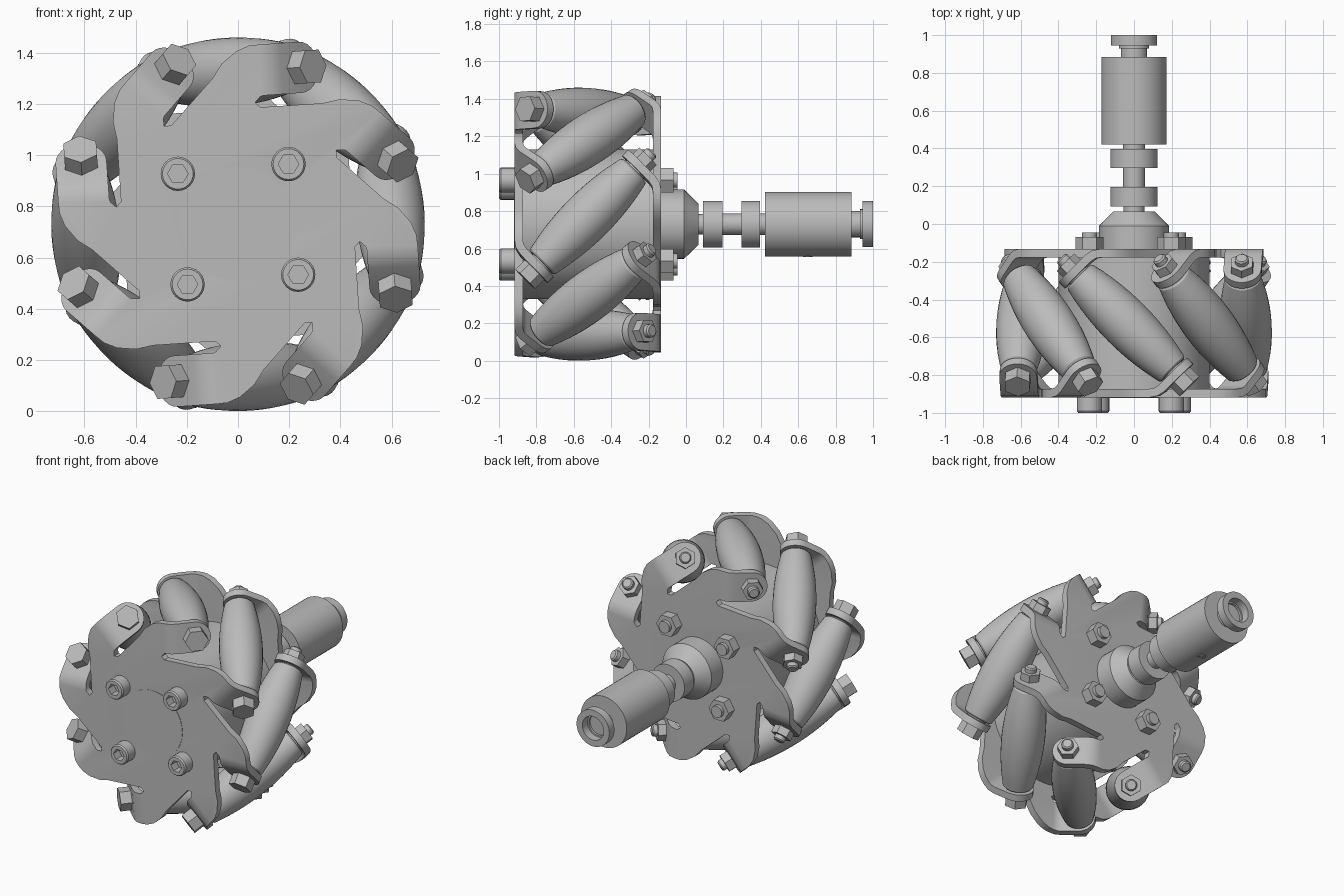
import bpy, bmesh, math
from mathutils import Matrix, Vector

if "Cube" in bpy.data.objects:
    bpy.data.objects.remove(bpy.data.objects["Cube"])

SECTORS = 8
STEP = math.tau / SECTORS
CENTRE = Matrix.Translation((0, -0.525, 0.73))
TILT = Vector((1, -1, 0)).normalized()      # roller axis, towards the front

grey = bpy.data.materials.new("plain_grey")
grey.use_nodes = True
grey.diffuse_color = (0.5, 0.5, 0.5, 1)
grey.node_tree.nodes["Principled BSDF"].inputs["Base Color"].default_value = (0.5, 0.5, 0.5, 1)


def turn(angle):
    """Clockwise turn about the wheel axle, seen from the front."""
    return Matrix.Rotation(angle, 4, 'Y')


def aim(direction):
    return Vector(direction).to_track_quat('Z', 'Y').to_matrix().to_4x4()


def make_mesh(name, bm):
    bmesh.ops.recalc_face_normals(bm, faces=bm.faces)
    mesh = bpy.data.meshes.new(name)
    bm.to_mesh(mesh)
    bm.free()
    mesh.materials.append(grey)
    return mesh


def smooth(mesh):
    mesh.shade_smooth()
    mesh.set_sharp_from_angle(angle=math.radians(30))


def place(name, mesh, matrix):
    obj = bpy.data.objects.new(name, mesh)
    bpy.context.collection.objects.link(obj)
    obj.matrix_world = matrix
    return obj


def lathe(name, profile, segs=24):
    """Turn (height, radius[, 'hex']) points about z; hex rings become hexagons."""
    bm = bmesh.new()
    rings = []
    for height, radius, *kind in profile:
        ring = []
        for i in range(segs):
            a = math.tau * i / segs
            r = radius
            if kind:
                r *= math.cos(math.pi / 6) / math.cos(a % (math.pi / 3) - math.pi / 6)
            ring.append(bm.verts.new((r * math.cos(a), r * math.sin(a), height)))
        rings.append(ring)
    for low, high in zip(rings, rings[1:]):
        for i in range(segs):
            j = (i + 1) % segs
            bm.faces.new((low[i], low[j], high[j], high[i]))
    bm.faces.new(rings[0])
    bm.faces.new(rings[-1])
    mesh = make_mesh(name, bm)
    smooth(mesh)
    return mesh


# Side plate: pinwheel outline with one bent tab per roller
def plate_mesh():
    bm = bmesh.new()
    outline = []
    level = -0.37
    before = [(-0.06, 0.575), (-0.02, 0.63), (0.04, 0.675), (0.09, 0.693)]
    slot = [(0.12, 0.49), (0.1, 0.47), (0.12, 0.45)]
    mid, half = 0.595, 0.1
    for k in range(SECTORS):
        rot = turn(k * STEP)

        def vert(x, y, z):
            return bm.verts.new(rot @ Vector((x, y, z)))

        outline += [vert(x, level, z) for x, z in before]
        # the tab bends inwards, then ends in a half circle
        path = [(0.13, level, half), (0.165, -0.364, half), (0.195, -0.344, half)]
        for i in range(7):
            a = math.pi / 2 * i / 6.3
            t = 0.0707 * math.sin(a)
            path.append((0.27 + t, -0.27 + t, half * math.cos(a)))
        strip = [(vert(x, y, mid + w), vert(x, y, mid - w)) for x, y, w in path]
        for (a, b), (c, d) in zip(strip, strip[1:]):
            bm.faces.new((a, b, d, c))
        outline += strip[0]
        outline += [vert(x, level, z) for x, z in slot]
    bm.faces.new(outline)
    return make_mesh("plate", bm)


offset = CENTRE @ turn(math.radians(-4))
for name, flip in (("front_plate", 0), ("back_plate", math.pi)):
    plate = place(name, plate_mesh(), offset @ Matrix.Rotation(flip, 4, 'Z'))
    solid = plate.modifiers.new("thickness", 'SOLIDIFY')
    solid.thickness = 0.045
    solid.offset = 0
    bpy.ops.object.select_all(action='DESELECT')
    plate.select_set(True)
    bpy.context.view_layer.objects.active = plate
    bpy.ops.object.modifier_apply(modifier="thickness")
    smooth(plate.data)

# Rollers: barrels with a bolt head at the front end and a nut at the back
barrel = [(-0.35, 0.06), (-0.35, 0.085)]
for i in range(13):
    s = -0.34 + 0.68 * i / 12
    barrel.append((s, 0.135 - 0.04 * (s / 0.34) ** 2))
barrel += [(0.35, 0.085), (0.35, 0.06)]
roller = lathe("roller", barrel, 32)
pin = lathe("roller_pin", [(-0.4, 0.04), (-0.36, 0.04), (-0.36, 0.065), (-0.34, 0.065),
                           (0.34, 0.065), (0.36, 0.065), (0.36, 0.04), (0.4, 0.04)])
head = lathe("bolt_head", [(0.4, 0.074, 'hex'), (0.475, 0.074, 'hex')])
nut = lathe("roller_nut", [(0.4, 0.066, 'hex'), (0.455, 0.066, 'hex'), (0.455, 0.036),
                           (0.48, 0.036), (0.488, 0.028)])
for k in range(SECTORS):
    base = offset @ turn(k * STEP) @ Matrix.Translation((0, 0, 0.595))
    for part, direction in ((roller, TILT), (pin, TILT), (head, TILT), (nut, -TILT)):
        place(f"{part.name}_{k + 1}", part, base @ aim(direction))

# Hub drum, front disc and the stepped axle
AXLE = Matrix.Translation((0, 0, 0.73)) @ aim((0, 1, 0))
place("hub_drum", lathe("hub_drum", [(-0.88, 0.4), (-0.17, 0.4)], 64), AXLE)
place("front_disc", lathe("front_disc", [(-0.9, 0.225), (-0.92, 0.225)], 64), AXLE)
axle = [(-0.15, 0.185), (-0.01, 0.185), (0.067, 0.11), (0.067, 0.055),
        (0.092, 0.055), (0.092, 0.125), (0.195, 0.125), (0.195, 0.058),
        (0.296, 0.058), (0.296, 0.125), (0.396, 0.125), (0.396, 0.058),
        (0.422, 0.058), (0.422, 0.173), (0.884, 0.173), (0.884, 0.07),
        (0.945, 0.07), (0.945, 0.123), (1.0, 0.123), (1.0, 0.08), (0.93, 0.08)]
place("axle", lathe("axle", axle, 48), AXLE)
screw = lathe("set_screw", [(0.1, 0.025), (0.176, 0.025), (0.176, 0.016), (0.165, 0.016)])
place("set_screw", screw, Matrix.Translation((0, 0.65, 0.73)) @ aim((0, 0, -1)))

# Clamping bolts: socket heads at the front, nuts at the back
cap = lathe("socket_bolt", [(0.9, 0.067), (0.99, 0.067), (1.0, 0.06),
                            (1.0, 0.04, 'hex'), (0.94, 0.04, 'hex')])
clamp_nut = lathe("clamp_nut", [(-0.15, 0.075, 'hex'), (-0.068, 0.075, 'hex'), (-0.068, 0.04),
                                (-0.045, 0.04)])
for k in range(4):
    a = math.radians(50 + 90 * k)
    spot = Matrix.Translation((0.307 * math.cos(a), 0, 0.73 + 0.307 * math.sin(a)))
    place(f"socket_bolt_{k + 1}", cap, spot @ aim((0, -1, 0)))
    place(f"clamp_nut_{k + 1}", clamp_nut, spot @ aim((0, 1, 0)))
